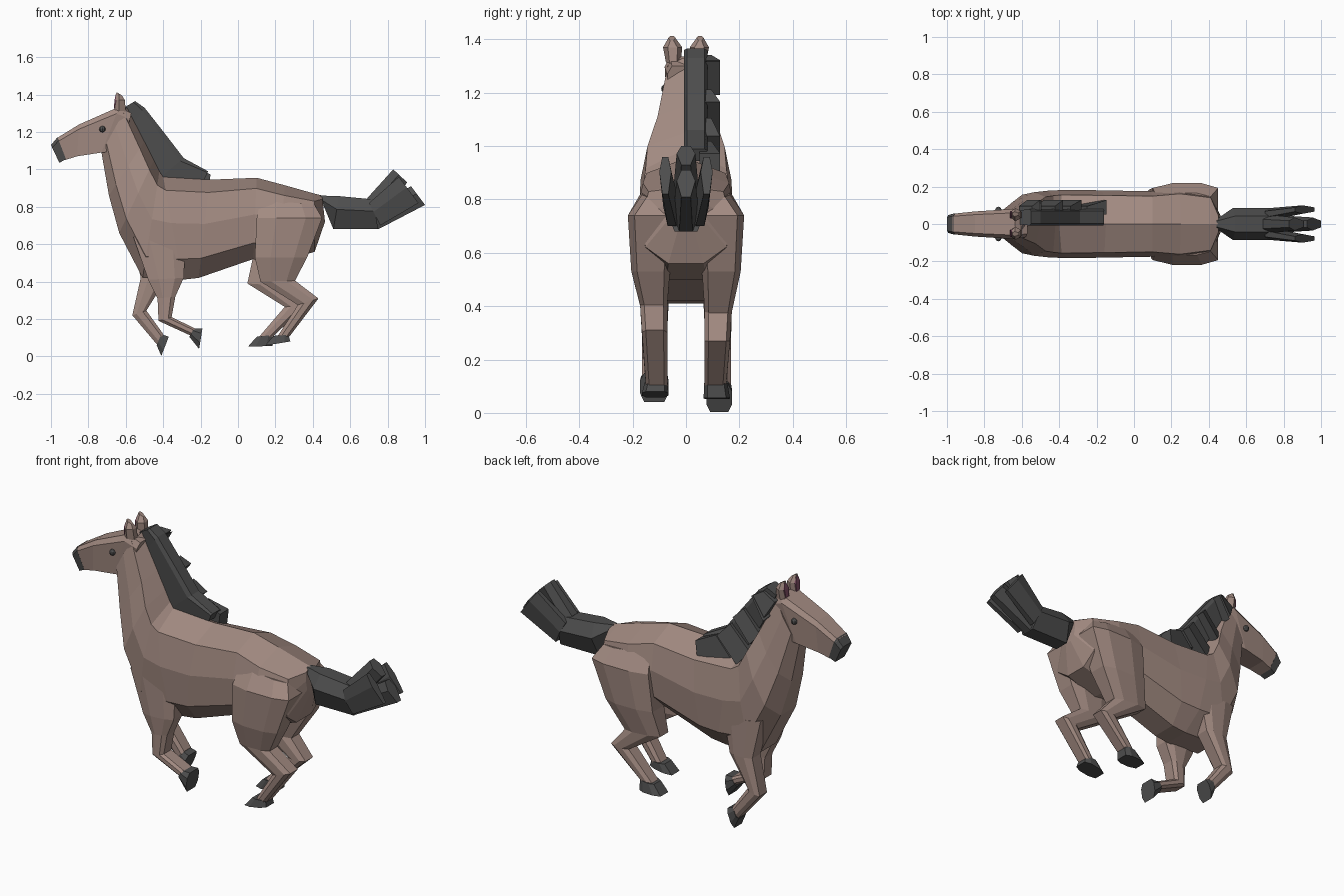
import bpy, bmesh
from mathutils import Vector


def material(name, rgb):
    m = bpy.data.materials.new(name)
    m.diffuse_color = (*rgb, 1)
    return m


COAT = material("coat", (0.36, 0.255, 0.22))
DARK = material("dark_hair", (0.075, 0.075, 0.075))
PINK = material("inner_ear", (0.25, 0.09, 0.15))

TORSO = [(0, 0), (.13, .85), (.45, 1), (.8, .92), (1, .4),
         (1, -.4), (.8, -.92), (.45, -1), (.13, -.85)]
LIMB = [(0, -.7), (0, .7), (.3, 1), (.75, 1), (1, .7), (1, -.7), (.75, -1), (.3, -1)]
BOX = [(0, -.75), (0, .75), (.15, 1), (1, .85), (1, -.85), (.15, -1)]
HAIR = [(0, -.5), (0, .5), (.4, 1), (1, .5), (1, -.5), (.4, -1)]
SLAB = [(0, -1), (0, 1), (1, 1), (1, -1)]


def loft(name, rings, section, mat):
    """Each ring: (ax, az, bx, bz, y0, y1), a line from a to b in profile plus a y range."""
    bm = bmesh.new()
    loops = []
    for ax, az, bx, bz, y0, y1 in rings:
        mid, half = (y0 + y1) / 2, (y1 - y0) / 2
        loops.append([bm.verts.new((ax + (bx - ax) * t, mid + u * half, az + (bz - az) * t))
                      for t, u in section])
    n = len(section)
    for a, b in zip(loops, loops[1:]):
        for i in range(n):
            bm.faces.new((a[i], a[(i + 1) % n], b[(i + 1) % n], b[i]))
    bm.faces.new(loops[0])
    bm.faces.new(loops[-1])
    bmesh.ops.recalc_face_normals(bm, faces=bm.faces)
    mesh = bpy.data.meshes.new(name)
    bm.to_mesh(mesh)
    bm.free()
    ob = bpy.data.objects.new(name, mesh)
    bpy.context.collection.objects.link(ob)
    mesh.materials.append(mat)
    return ob


def sym(*rings):
    return [(a, b, c, d, -w, w) for a, b, c, d, w in rings]


def side(s, rings):
    """Put rings given as (ax, az, bx, bz, inner, outer) on the s = -1 or +1 side."""
    return [(a, b, c, d, *sorted((s * i, s * o))) for a, b, c, d, i, o in rings]


# Trunk and neck
body = loft("body", sym(
    (.45, .86, .465, .72, .05), (.41, .87, .41, .56, .165), (.25, .915, .22, .5, .19),
    (.10, .955, .08, .52, .175), (-.15, .945, -.21, .42, .18), (-.40, .96, -.30, .41, .183),
    (-.42, .99, -.51, .42, .178), (-.45, 1.05, -.635, .66, .17),
    (-.50, 1.15, -.69, .86, .125), (-.595, 1.335, -.73, 1.09, .08)), TORSO, COAT)

# Head and muzzle
head = loft("head", sym(
    (-.57, 1.30, -.62, 1.10, .07), (-.635, 1.335, -.73, 1.09, .08),
    (-.85, 1.24, -.86, 1.07, .067), (-.972, 1.165, -.925, 1.05, .055)), BOX, COAT)
loft("muzzle", sym((-.965, 1.172, -.92, 1.055, .057),
                   (-1.0, 1.13, -.955, 1.035, .048)), BOX, DARK)

# Legs, each in its own phase of the gallop
legs = [
    loft("front_leg_right", side(-1, [
        (-.56, .64, -.28, .62, .06, .17), (-.48, .41, -.29, .42, .065, .172),
        (-.43, .31, -.335, .32, .07, .165), (-.425, .19, -.355, .21, .07, .165),
        (-.25, .11, -.23, .15, .07, .165)]), LIMB, COAT),
    loft("front_leg_left", side(1, [
        (-.57, .64, -.34, .62, .06, .17), (-.52, .42, -.38, .42, .065, .172),
        (-.565, .22, -.49, .245, .075, .168), (-.43, .06, -.40, .12, .08, .168)]), LIMB, COAT),
    loft("hind_leg_right", side(-1, [
        (.12, .84, .41, .81, .04, .165), (.10, .74, .45, .74, .05, .218),
        (.09, .53, .37, .53, .06, .205), (.12, .40, .305, .405, .07, .172),
        (.32, .275, .43, .31, .07, .165), (.20, .09, .27, .10, .07, .15)]), LIMB, COAT),
    loft("hind_leg_left", side(1, [
        (.12, .84, .41, .81, .04, .165), (.10, .74, .45, .74, .05, .218),
        (.08, .53, .37, .53, .06, .205), (.05, .39, .27, .375, .07, .172),
        (.25, .265, .36, .27, .07, .165), (.10, .09, .18, .10, .07, .15)]), LIMB, COAT)]

# Fuse head and legs into one skin
for part in [head] + legs:
    mod = body.modifiers.new("fuse", 'BOOLEAN')
    mod.operation, mod.solver, mod.object = 'UNION', 'EXACT', part
    bpy.context.view_layer.objects.active = body
    bpy.ops.object.modifier_apply(modifier=mod.name)
    bpy.data.objects.remove(part)

# Hooves
for name, s, rings in [
        ("front_hoof_right", -1, [(-.26, .105, -.235, .15, .068, .168), (-.208, .04, -.19, .15, .066, .172)]),
        ("front_hoof_left", 1, [(-.435, .06, -.41, .12, .078, .17), (-.41, .003, -.37, .105, .076, .173)]),
        ("hind_hoof_right", -1, [(.19, .11, .27, .115, .068, .155), (.145, .058, .28, .08, .066, .165)]),
        ("hind_hoof_left", 1, [(.10, .105, .185, .115, .068, .155), (.053, .052, .185, .056, .066, .165)])]:
    loft(name, side(s, rings), LIMB, DARK)

# Eyes and ears
for s, tag in ((-1, "right"), (1, "left")):
    bpy.ops.mesh.primitive_uv_sphere_add(segments=8, ring_count=6, radius=.017,
                                         location=(-.725, s * .076, 1.215))
    eye = bpy.context.object
    eye.name = "eye_" + tag
    eye.data.materials.append(DARK)
    loft("ear_" + tag, side(s, [
        (-.66, 1.315, -.60, 1.31, .02, .075), (-.655, 1.37, -.605, 1.37, .014, .086),
        (-.65, 1.413, -.62, 1.395, .04, .066)]), HAIR, COAT)
    loft("inner_ear_" + tag, side(s, [
        (-.664, 1.325, -.65, 1.325, .033, .062), (-.66, 1.37, -.645, 1.37, .03, .07),
        (-.654, 1.40, -.645, 1.40, .045, .06)]), SLAB, PINK)

# Mane: crest along the neck, then overlapping locks falling on the left
crest = [(-.55, 1.365, -.61, 1.33), (-.50, 1.33, -.57, 1.23), (-.39, 1.19, -.49, 1.09),
         (-.29, 1.06, -.41, .96), (-.16, .99, -.18, .945)]
loft("mane_crest", [(*p, -.008, .08) for p in crest], BOX, DARK)
for i in range(5):
    f = .1 + i * .8
    k = min(int(f), 3)
    p, q = ([Vector(c) for c in crest[k:k + 2]])
    a = p.lerp(q, f - k)
    b = p.lerp(q, min(f - k + .85, 1.1))
    drop = .02 + .008 * i
    loft(f"mane_lock_{i + 1}", [
        (a[0], a[1] - .02, a[2] - .01, a[3] - drop, .05, .095),
        (b[0], b[1] - .01, b[2] + .0, b[3] - drop, .05, .128)], SLAB, DARK)

# Tail: one root that splits into four locks
loft("tail_root", sym((.44, .86, .46, .80, .03), (.54, .857, .51, .68, .085),
                      (.72, .84, .75, .68, .085)), HAIR, DARK)
loft("tail_lock_top", sym((.69, .845, .76, .76, .05), (.83, 1.0, .905, .93, .035)), HAIR, DARK)
loft("tail_lock_bottom", sym((.70, .78, .75, .68, .05), (.925, .91, 1.0, .81, .035)), HAIR, DARK)
for s, tag in ((-1, "right"), (1, "left")):
    loft("tail_lock_" + tag, side(s, [(.70, .82, .76, .70, .02, .085),
                                      (.86, .96, .965, .82, .055, .1)]), HAIR, DARK)
